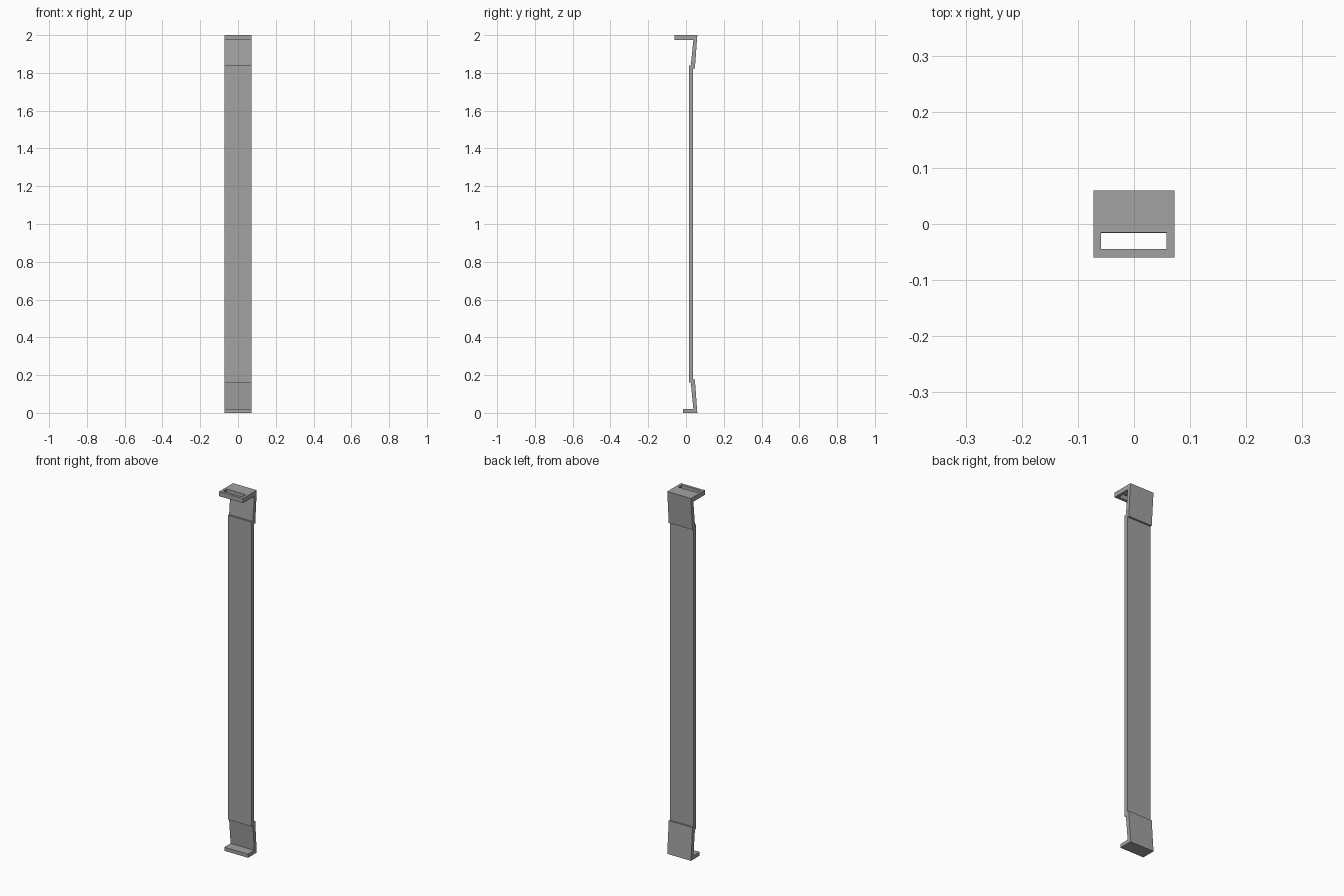
import bpy, bmesh

HALF_WIDTH = 0.0725

if "Cube" in bpy.data.objects:
    bpy.data.objects.remove(bpy.data.objects["Cube"], do_unlink=True)

grey = bpy.data.materials.new("plain grey")
grey.use_nodes = True
colour = (0.36, 0.36, 0.36, 1)
grey.diffuse_color = colour
grey.node_tree.nodes["Principled BSDF"].inputs["Base Color"].default_value = colour


def extrude_profile(name, profile, x0=-HALF_WIDTH, x1=HALF_WIDTH):
    """Extrude a closed (y, z) side profile across x."""
    bm = bmesh.new()
    face = bm.faces.new([bm.verts.new((x0, y, z)) for y, z in profile])
    result = bmesh.ops.extrude_face_region(bm, geom=[face])
    moved = [v for v in result["geom"] if isinstance(v, bmesh.types.BMVert)]
    bmesh.ops.translate(bm, verts=moved, vec=(x1 - x0, 0, 0))
    bmesh.ops.recalc_face_normals(bm, faces=bm.faces)
    mesh = bpy.data.meshes.new(name)
    bm.to_mesh(mesh)
    bm.free()
    mesh.materials.append(grey)
    obj = bpy.data.objects.new(name, mesh)
    bpy.context.collection.objects.link(obj)
    return obj


def bracket_profile(lip_y, lip_thickness):
    """Leaning hook with a lip, measured from the outer end inwards."""
    return [(lip_y, 0), (0.06, 0), (0.047, 0.178), (0.036, 0.178),
            (0.026, 0.162), (0.026, 0.155), (0.039, lip_thickness),
            (lip_y, lip_thickness)]


# Long flat strip
extrude_profile("long_strip", [(0.016, 0.16), (0.037, 0.16),
                               (0.037, 1.84), (0.016, 1.84)])

# Bottom hook with a short lip
extrude_profile("bottom_bracket", bracket_profile(-0.016, 0.02))

# Top hook with a longer, slotted lip
top = extrude_profile("top_bracket",
                      [(y, 2 - z) for y, z in bracket_profile(-0.06, 0.026)])
cutter = extrude_profile("slot_cutter", [(-0.045, 1.9), (-0.015, 1.9),
                                         (-0.015, 2.1), (-0.045, 2.1)],
                         -0.059, 0.058)
cutter.hide_render = True
cutter.hide_viewport = True
cutter.display_type = 'WIRE'
slot = top.modifiers.new("slot", 'BOOLEAN')
slot.operation = 'DIFFERENCE'
slot.solver = 'EXACT'
slot.object = cutter
